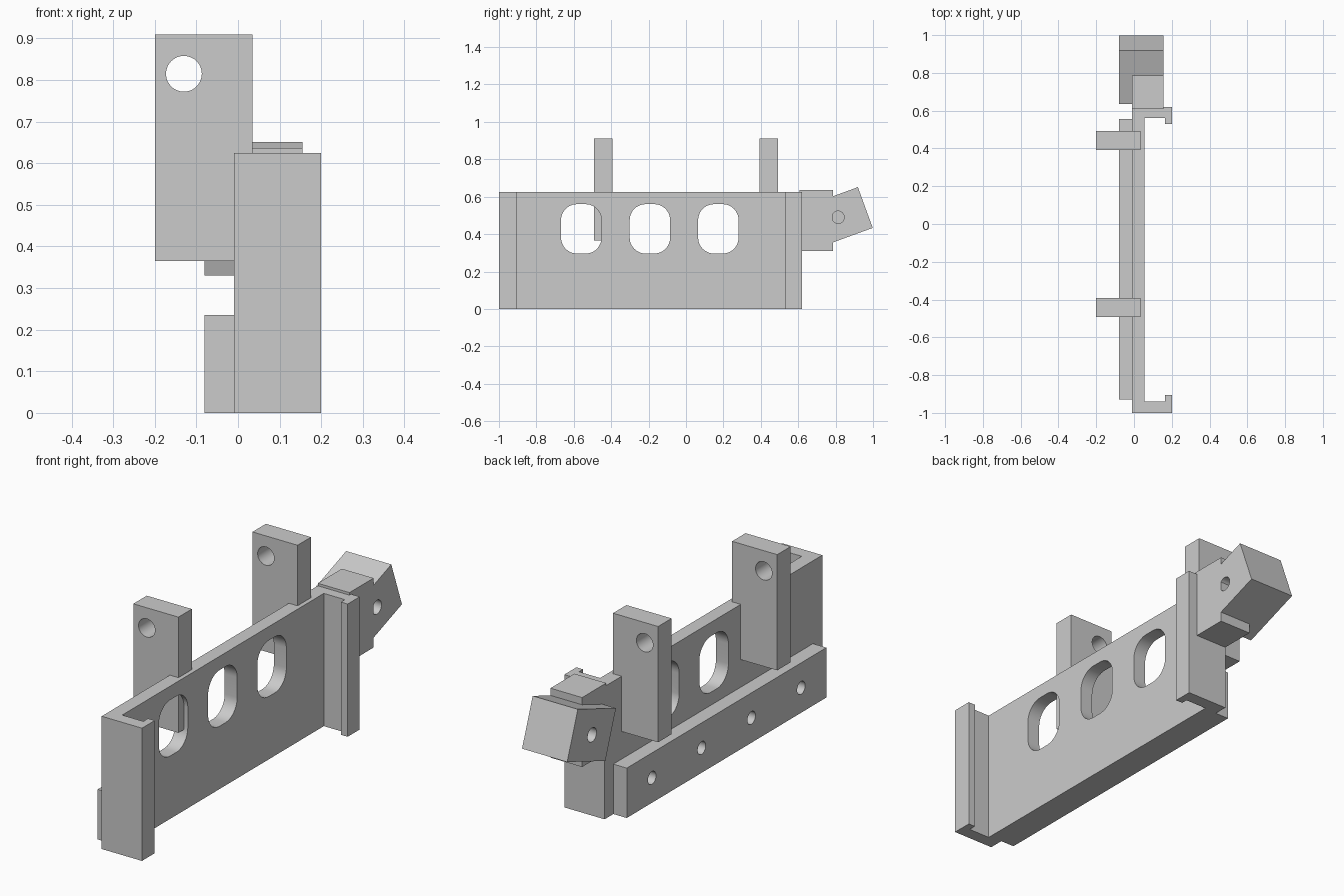
import bpy, bmesh, math
from mathutils import Vector

if "Cube" in bpy.data.objects:
    bpy.data.objects.remove(bpy.data.objects["Cube"], do_unlink=True)

grey = bpy.data.materials.new("plain_grey")
grey.use_nodes = True
grey.diffuse_color = (0.6, 0.6, 0.6, 1)
grey.node_tree.nodes["Principled BSDF"].inputs["Base Color"].default_value = (0.6, 0.6, 0.6, 1)


def prism(name, outline, axis, lo, hi):
    """Extrude a 2D outline along an axis; the outline uses the other two axes in order."""
    def place(p, d):
        c = list(p)
        c.insert("xyz".index(axis), d)
        return Vector(c)
    bm = bmesh.new()
    face = bm.faces.new([bm.verts.new(place(p, lo)) for p in outline])
    out = bmesh.ops.extrude_face_region(bm, geom=[face])
    top = [v for v in out["geom"] if isinstance(v, bmesh.types.BMVert)]
    bmesh.ops.translate(bm, verts=top, vec=place((0, 0), hi - lo))
    bmesh.ops.recalc_face_normals(bm, faces=bm.faces)
    mesh = bpy.data.meshes.new(name)
    bm.to_mesh(mesh)
    bm.free()
    mesh.materials.append(grey)
    ob = bpy.data.objects.new(name, mesh)
    bpy.context.collection.objects.link(ob)
    return ob


def rect(a0, a1, b0, b1):
    return [(a0, b0), (a1, b0), (a1, b1), (a0, b1)]


def rounded(ca, cb, half_a, half_b, r, steps=12):
    """Rounded rectangle; a circle when both halves equal the radius."""
    pts = []
    for q, (sa, sb) in enumerate([(1, 1), (-1, 1), (-1, -1), (1, -1)]):
        for i in range(steps + 1):
            t = (q + i / steps) * math.pi / 2
            p = (ca + sa * (half_a - r) + r * math.cos(t),
                 cb + sb * (half_b - r) + r * math.sin(t))
            if not pts or math.dist(p, pts[-1]) > 1e-5:
                pts.append(p)
    if math.dist(pts[0], pts[-1]) < 1e-5:
        pts.pop()
    return pts


def circle(a, b, r):
    return rounded(a, b, r, r, r)


def cut(ob, cutters):
    """Subtract the cutters, remove them and shade the hole walls smooth."""
    bpy.ops.object.select_all(action="DESELECT")
    ob.select_set(True)
    bpy.context.view_layer.objects.active = ob
    for c in cutters:
        c.hide_render = True
        mod = ob.modifiers.new("hole", "BOOLEAN")
        mod.operation, mod.solver, mod.object = "DIFFERENCE", "EXACT", c
        bpy.ops.object.modifier_apply(modifier=mod.name)
        bpy.data.objects.remove(c, do_unlink=True)
    bpy.ops.object.shade_smooth_by_angle(angle=math.radians(30))


# Channel plate with lipped flanges at both ends, and three slots
IN, WALL, LIP, OUT = -0.01, 0.055, 0.165, 0.2
channel = [(IN, -1), (OUT, -1), (OUT, -0.905), (LIP, -0.905), (LIP, -0.94), (WALL, -0.94),
           (WALL, 0.56), (LIP, 0.56), (LIP, 0.53), (OUT, 0.53), (OUT, 0.62), (IN, 0.62)]
plate = prism("channel_plate", channel, "z", 0, 0.625)
cut(plate, [prism("slot_cutter", rounded(y, 0.428, 0.108, 0.132, 0.085), "x", -0.1, 0.1)
            for y in (-0.56, -0.193, 0.173)])

# Lower rail with a row of holes
rail = prism("lower_rail", rect(-0.93, 0.555, 0, 0.235), "x", -0.08, IN)
cut(rail, [prism("rail_cutter", circle(-0.1875 + 0.37 * k, 0.117, 0.03), "x", -0.1, 0.05)
           for k in (-1.5, -0.5, 0.5, 1.5)])

# Upright tabs with a cross hole
for name, y in (("front_tab", -0.443), ("back_tab", 0.443)):
    tab = prism(name, rect(-0.2, 0.035, 0.365, 0.91), "y", y - 0.05, y + 0.05)
    cut(tab, [prism("tab_cutter", circle(-0.13, 0.815, 0.043), "y", y - 0.1, y + 0.1)])

# Hinge block on the back end
prism("hinge_block", rect(0.608, 0.787, 0.31, 0.637), "x", IN, 0.155)

# Tilted hinge head with a blind pin hole on each side
tilt = math.radians(20)
along = Vector((-math.cos(tilt), -math.sin(tilt)))
down = Vector((math.sin(tilt), -math.cos(tilt)))
corner = Vector((0.919, 0.651))
length, depth = 0.302, 0.232
head = prism("hinge_head", [corner, corner + along * length,
                            corner + along * length + down * depth, corner + down * depth],
             "x", -0.08, 0.155)
cut(head, [prism("pin_cutter", circle(0.813, 0.49, 0.033), "x", lo, hi)
           for lo, hi in ((-0.15, -0.015), (0.09, 0.2))])
